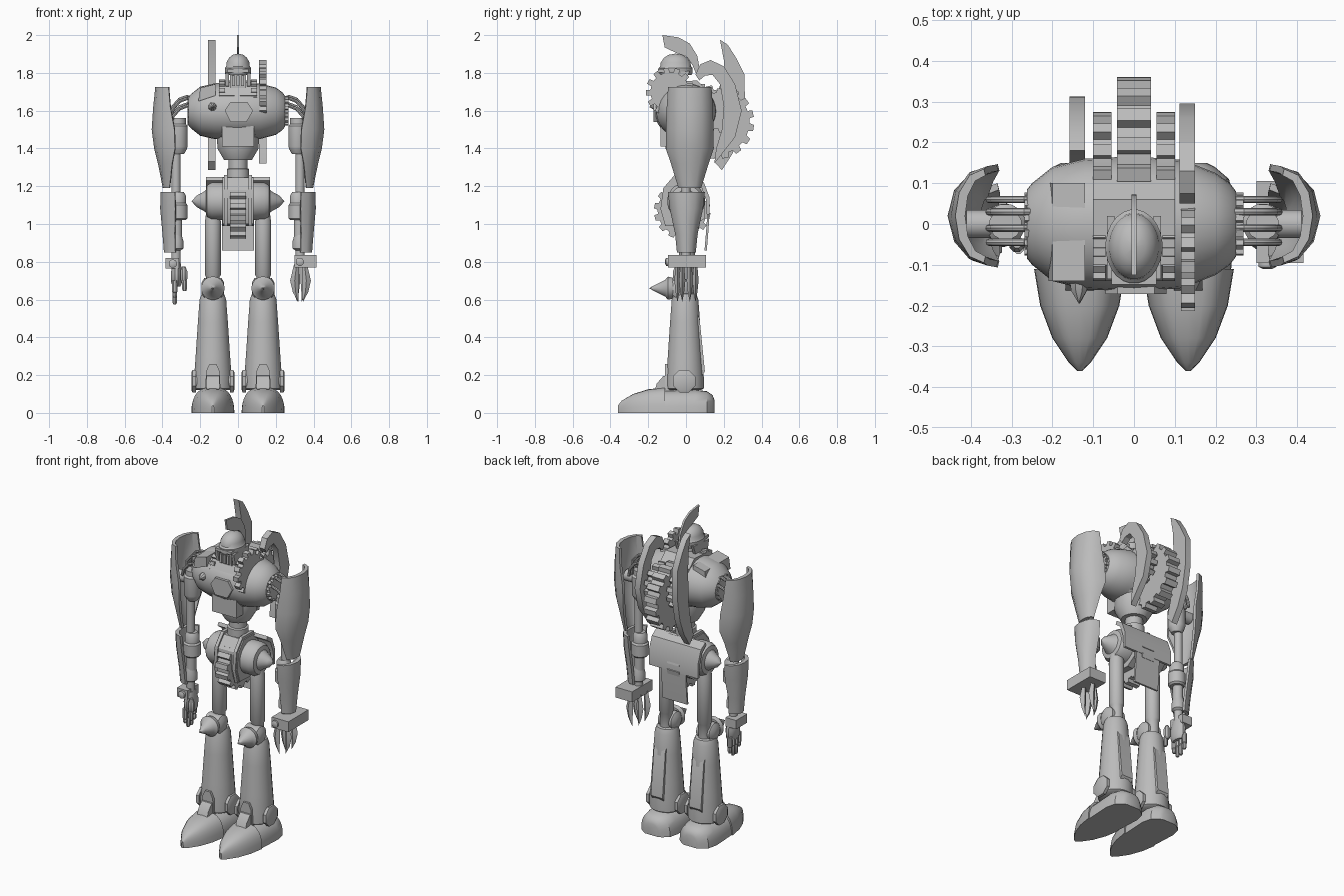
import bpy, bmesh, math
from mathutils import Vector as V

grey = bpy.data.materials.new("grey_metal")
grey.diffuse_color = (0.5, 0.5, 0.5, 1)


def loft(name, rings, angle=35):
    """Skin a row of equal point rings and cap both ends."""
    bm = bmesh.new()
    rows = [[bm.verts.new(p) for p in r] for r in rings]
    n = len(rows[0])
    for a, b in zip(rows, rows[1:]):
        for i in range(n):
            bm.faces.new((a[i], a[(i + 1) % n], b[(i + 1) % n], b[i]))
    bm.faces.new(rows[0])
    bm.faces.new(rows[-1])
    bmesh.ops.remove_doubles(bm, verts=bm.verts, dist=0.0004)
    bmesh.ops.recalc_face_normals(bm, faces=bm.faces)
    me = bpy.data.meshes.new(name)
    bm.to_mesh(me)
    bm.free()
    me.materials.append(grey)
    ob = bpy.data.objects.new(name, me)
    bpy.context.collection.objects.link(ob)
    bpy.ops.object.select_all(action='DESELECT')
    ob.select_set(True)
    bpy.context.view_layer.objects.active = ob
    bpy.ops.object.shade_smooth_by_angle(angle=math.radians(angle))
    return ob


def lathe(name, prof, c, axis='z', n=20, su=1, sv=1):
    """Revolve (radius, height) pairs around an axis through c."""
    rings = []
    for r, h in prof:
        ring = []
        for i in range(n):
            a = math.tau * (i + 0.5) / n
            u, v = r * math.cos(a) * su, r * math.sin(a) * sv
            ring.append(V(c) + V({'z': (u, v, h), 'x': (h, u, v), 'y': (u, h, v)}[axis]))
        rings.append(ring)
    return loft(name, rings)


def plate(name, pts, x0, x1):
    """Side outline (y, z) extruded along x."""
    return loft(name, [[(x, y, z) for y, z in pts] for x in (x0, x1)], 30)


def front_plate(name, pts, y0, y1):
    """Front outline (x, z) extruded along y."""
    return loft(name, [[(x, y, z) for x, z in pts] for y in (y0, y1)], 30)


def box(name, x0, x1, y0, y1, z0, z1):
    return plate(name, [(y0, z0), (y1, z0), (y1, z1), (y0, z1)], x0, x1)


def gear(name, x0, x1, cy, cz, r, teeth, depth=0.025):
    pts = []
    for i in range(teeth):
        for f, k in ((0, r - depth), (.28, r - depth), (.36, r), (.8, r), (.9, r - depth)):
            a = math.tau * (i + f) / teeth
            pts.append((cy + k * math.cos(a), cz + k * math.sin(a)))
    return plate(name, pts, x0, x1)


def shell(name, s, rows, cy, t=0.02, n=6):
    """Curved armour open to the inside; rows are (z, outer x, depth, half width)."""
    rings = []
    for z, xo, d, hw in rows:
        arc = [math.pi / 2 * (2 * i / n - 1) for i in range(n + 1)]
        out = [(s * (xo - d * (1 - math.cos(a))), cy + hw * math.sin(a), z) for a in arc]
        inn = [(s * (xo - d - 0.004 + (d - t) * math.cos(a)), cy + (hw - t * .8) * math.sin(a), z)
               for a in reversed(arc)]
        rings.append(out + inn)
    return loft(name, rings)


def tube(name, pts, y, r=0.009):
    """Round cable following (x, z) points."""
    rings = []
    for i, (x, z) in enumerate(pts):
        a, b = pts[max(i - 1, 0)], pts[min(i + 1, len(pts) - 1)]
        d = V((b[0] - a[0], 0, b[1] - a[1])).normalized()
        nrm = V((-d.z, 0, d.x))
        rings.append([V((x, y, z)) + r * (math.cos(k * math.tau / 8) * nrm + math.sin(k * math.tau / 8) * V((0, 1, 0)))
                      for k in range(8)])
    return loft(name, rings)


def dome_loft(name, cx, rows):
    """Flat-soled dome sections along y; rows are (y, half width, height)."""
    return loft(name, [[(cx + hw * math.copysign(abs(math.cos(a)) ** .7, math.cos(a)), y, h * math.sin(a) ** .8)
                        for a in [math.pi * i / 14 for i in range(14)] + [math.pi - 1e-9]] for y, hw, h in rows])


# legs
for s, side in ((-1, "right"), (1, "left")):
    x = s * .133
    dome_loft(side + "_toe", x, [(-.36, .006, .04), (-.34, .027, .065), (-.28, .067, .1), (-.2, .097, .125), (-.11, .112, .135)])
    dome_loft(side + "_heel", x, [(-.115, .105, .118), (.05, .114, .122), (.11, .1, .115), (.14, .065, .095), (.15, .045, .07)])
    plate(side + "_foot_tongue", [(-.17, .1), (-.155, .155), (-.12, .195), (-.05, .21), (-.05, .1)], x - .035, x + .035)
    lathe(side + "_ankle_core", [(.05, -.09), (.05, .09)], (x, -.01, .17), 'x', 16)
    for e in (-1, 1):
        lathe(side + "_ankle_disc", [(.064, e * .09), (.064, e * .108), (.05, e * .114)], (x, -.01, .168), 'x', 8)
    lathe(side + "_shin", [(.085, .12), (.1, .13), (.1, .19), (.092, .3), (.08, .48), (.071, .6), (.06, .63), (.04, .635)],
          (x, -.005, 0), n=24)
    front_plate(side + "_shin_arch", [(x - .04, .13), (x + .04, .13), (x + .036, .22), (x + .018, .26), (x - .018, .26),
                                      (x - .036, .22)], -.112, -.05)
    plate(side + "_calf_fin", [(.05, .54), (.072, .5), (.1, .22), (.08, .19), (.05, .2)], x - .04, x + .04)
    lathe(side + "_knee", [(.03, -.06), (.055, -.045), (.055, .045), (.03, .06)], (x, -.03, .66), 'x')
    lathe(side + "_knee_spike", [(.056, -.07), (.062, -.095), (.045, -.11), (.02, -.16), (0.0005, -.195)], (x, 0, .66), 'y')
    lathe(side + "_thigh", [(.036, .62), (.036, .72), (.043, .73), (.043, 1.01), (.036, 1.06)], (x, .005, 0))
    lathe(side + "_hip", [(.1, 0), (.1, s * .07), (.085, s * .095), (.06, s * .1), (.052, s * .11), (.03, s * .15), (.0005, s * .175)],
          (s * .07, 0, 1.12), 'x', 24)

# pelvis
plate("pelvis_block", [(-.1, 1.0), (-.125, 1.08), (-.115, 1.18), (-.06, 1.245), (.06, 1.245), (.1, 1.18), (.1, 1.03), (.04, .99)], -.082, .082)
gear("pelvis_gear", -.042, .042, -.02, 1.07, .15, 14, .02)
for s in (-1, 1):
    plate("pelvis_rib", [(-.11, .99), (-.135, 1.08), (-.12, 1.19), (-.06, 1.26), (.05, 1.26), (.05, 1.0)], s * .055, s * .075)
plate("back_skirt_top", [(.05, 1.25), (.095, 1.22), (.125, 1.14), (.125, 1.05), (.11, 1.05), (.105, 1.13), (.08, 1.2), (.04, 1.23)], -.17, .17)
plate("back_skirt_flap", [(.115, 1.1), (.125, 1.1), (.12, .98), (.11, .86), (.098, .86), (.108, .98)], -.085, .085)

# waist and chest
lathe("waist", [(.06, 1.2), (.06, 1.29), (.05, 1.295), (.05, 1.34), (.075, 1.34), (.11, 1.4), (.112, 1.46), (.125, 1.47), (.125, 1.55)],
      (0, 0, 0), n=24)
box("belly_panel", -.085, .085, -.135, -.05, 1.41, 1.54)
chest = [(-.262, .085, .075), (-.25, .1, .09), (-.2, .14, .13), (-.12, .16, .148), (0, .166, .152),
         (.12, .157, .146), (.2, .125, .125), (.235, .1, .1), (.25, .08, .08)]
loft("chest", [[(x, ry * math.cos(k * math.tau / 28), 1.597 + rz * math.sin(k * math.tau / 28)) for k in range(28)]
               for x, ry, rz in chest])
front_plate("chest_hex", [(-.07, 1.6), (-.04, 1.54), (.045, 1.54), (.08, 1.6), (.05, 1.645), (-.04, 1.645)], -.172, -.12)
front_plate("chest_vent", [(-.21, 1.65), (-.12, 1.68), (-.12, 1.74), (-.2, 1.72)], -.14, .1)
lathe("chest_spike", [(.025, -.14), (.02, -.165), (.0005, -.195)], (-.135, 0, 1.62), 'y', 8)
plate("collar", [(-.14, 1.68), (-.1, 1.75), (.06, 1.76), (.12, 1.7), (0, 1.62)], -.1, .1)
gear("shoulder_gear_front", .115, .15, -.085, 1.7, .128, 13)
for s in (-1, 1):
    gear("collar_gear", s * .07, s * .1, -.065, 1.69, .075, 10, .015)
    gear("small_back_gear", s * .055, s * .1, .155, 1.6, .12, 12)
gear("large_back_gear", -.042, .042, .165, 1.54, .196, 16)

# back blades
plate("long_blade", [(.18, 1.975), (.22, 1.95), (.265, 1.88), (.31, 1.79), (.312, 1.62), (.285, 1.47), (.245, 1.37), (.19, 1.285),
                     (.15, 1.33), (.18, 1.44), (.2, 1.56), (.205, 1.75), (.2, 1.87)], -.158, -.12)
plate("hook_blade", [(.05, 1.79), (.075, 1.845), (.13, 1.868), (.2, 1.835), (.26, 1.74), (.295, 1.6), (.26, 1.46), (.15, 1.32),
                     (.16, 1.4), (.19, 1.5), (.2, 1.62), (.18, 1.74), (.14, 1.79), (.1, 1.785), (.07, 1.76)], .112, .15)

# head
lathe("neck", [(.045, 1.68), (.04, 1.78)], (0, -.045, 0), n=12)
lathe("helmet", [(.066, 1.79), (.07, 1.8), (.07, 1.826), (.063, 1.835), (.061, 1.855), (.048, 1.88), (.028, 1.896), (.0005, 1.902)],
      (0, -.055, 0), sv=1.3, n=24)
box("face", -.042, .042, -.125, -.03, 1.72, 1.81)
box("visor", -.055, .055, -.148, -.1, 1.803, 1.82)
for x in (-.024, 0, .024):
    box("mouth_bar", x - .007, x + .007, -.138, -.11, 1.73, 1.785)
for s in (-1, 1):
    plate("cheek_guard", [(-.135, 1.8), (-.12, 1.73), (-.06, 1.72), (-.01, 1.73), (.02, 1.81)], s * .048, s * .066)
plate("crest", [(-.125, 2.0), (-.04, 1.988), (.02, 1.955), (.06, 1.89), (.072, 1.82), (.06, 1.78), (.035, 1.84),
                (.005, 1.885), (-.05, 1.905), (-.113, 1.935)], -.006, .006)

# arms
for s, side in ((-1, "right"), (1, "left")):
    gear(side + "_shoulder_cog", s * .235, s * .268, 0, 1.6, .078, 12, .014)
    for y, dz in ((-.045, -.02), (-.01, .02), (.03, .03), (.06, -.01)):
        tube(side + "_cable", [(s * .23, 1.63 + dz), (s * .27, 1.645 + dz), (s * .31, 1.63 + dz), (s * .345, 1.59 + dz),
                               (s * .355, 1.53)], y)
    lathe(side + "_shoulder", [(.03, 1.37), (.045, 1.395), (.05, 1.41), (.05, 1.52), (.04, 1.53), (.04, 1.56)], (s * .315, 0, 0), n=12)
    lathe(side + "_shoulder_pin", [(.035, 0), (.035, .08)], (s * .37 - .04, 0, 1.5), 'x', 12)
    lathe(side + "_upper_arm", [(.024, 1.15), (.024, 1.4)], (s * .328, 0, 0), n=14)
    lathe(side + "_elbow", [(.04, 1.02), (.05, 1.03), (.05, 1.1), (.042, 1.11), (.042, 1.15), (.03, 1.17)], (s * .317, 0, 0))
    lathe(side + "_forearm", [(.03, .9), (.03, 1.03)], (s * .325, 0, 0), n=14)
    lathe(side + "_wrist", [(.025, .8), (.025, .86), (.039, .87), (.039, .91), (.028, .95)], (s * .328, 0, 0))
    shell(side + "_shoulder_shield", s, [(1.725, .438, .07, .115), (1.62, .449, .09, .122), (1.5, .457, .12, .126), (1.4, .444, .11, .127),
                                         (1.32, .424, .075, .1), (1.19, .398, .035, .06)], .02)
    shell(side + "_forearm_shield", s, [(1.17, .41, .075, .098), (1.08, .412, .08, .088), (.95, .4, .065, .06), (.85, .392, .06, .05)], .002)

# right hand
box("hand_block", -.385, -.312, -.055, .055, .765, .82)
lathe("hand_bolt", [(.022, -.04), (.022, -.07), (.012, -.075)], (-.345, 0, .79), 'y', 12)
lathe("palm", [(.03, .67), (.042, .69), (.045, .74), (.03, .8)], (-.325, 0, 0), n=12, su=.7, sv=1.3)
for y, end in ((-.045, .61), (-.015, .575), (.015, .575), (.045, .6)):
    lathe("finger", [(.008, end), (.013, end + .01), (.013, .63), (.011, .635), (.015, .64), (.015, .7)], (-.335, y, 0), n=8)
lathe("thumb_base", [(.012, .69), (.02, .71), (.02, .75), (.01, .775)], (-.287, -.05, 0), n=8)
lathe("thumb", [(.009, .645), (.014, .655), (.014, .7)], (-.283, -.06, 0), n=8)

# left claw
box("claw_block", .3, .415, -.095, .105, .77, .835)
lathe("claw_bolt", [(.022, -.09), (.022, -.105), (.012, -.11)], (.327, 0, .8), 'y', 12)
for x, y, lean in ((.31, -.045, -.01), (.352, -.02, .01), (.31, .02, -.005), (.345, .05, .01)):
    loft("claw", [[(x + dx * w + lean * k, y + dy * w, z) for dx, dy in ((-1, 0), (0, -.7), (1, 0), (0, .7))]
                  for z, w, k in ((.785, .014, 0), (.7, .024, 1), (.64, .015, .5), (.59, .001, -.8))], 20)
